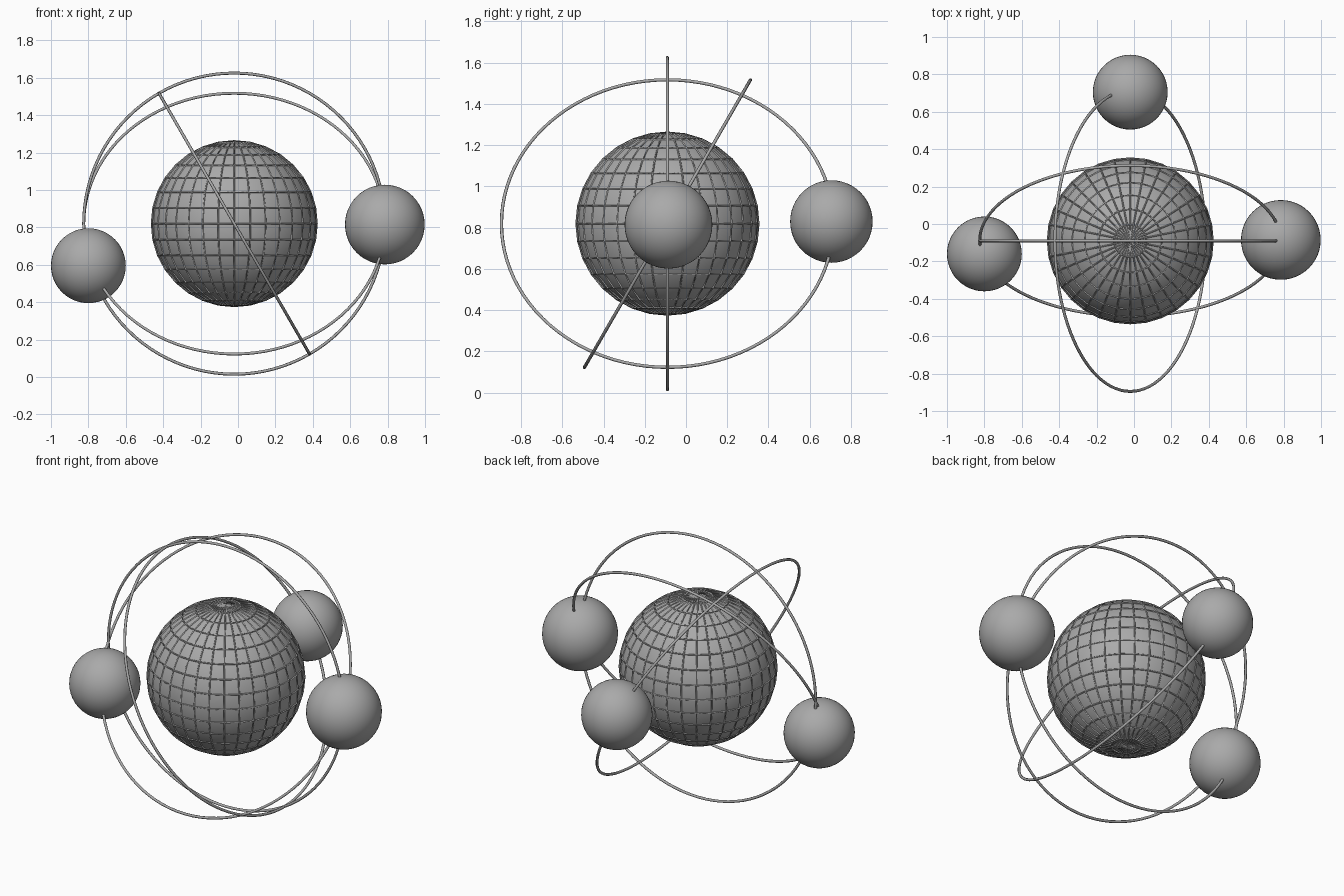
import bpy, math
from mathutils import Matrix, Vector

cube = bpy.data.objects.get("Cube")
if cube:
    bpy.data.objects.remove(cube, do_unlink=True)

CENTRE = Vector((-0.02, -0.09, 0.82))


def material(name, value):
    mat = bpy.data.materials.new(name)
    mat.use_nodes = True
    colour = (value, value, value, 1)
    mat.diffuse_color = colour
    mat.node_tree.nodes["Principled BSDF"].inputs["Base Color"].default_value = colour
    return mat


grey = material("mid grey", 0.4)


def ball(name, location, radius, segments=48, rings=24):
    bpy.ops.mesh.primitive_uv_sphere_add(
        segments=segments, ring_count=rings, radius=radius, location=location)
    obj = bpy.context.object
    obj.name = name
    obj.data.materials.append(grey)
    bpy.ops.object.shade_smooth()
    return obj


def orbit(name, axis, angle):
    bpy.ops.mesh.primitive_torus_add(
        major_segments=96, minor_segments=8, major_radius=0.805, minor_radius=0.008)
    obj = bpy.context.object
    obj.name = name
    obj.data.materials.append(grey)
    bpy.ops.object.shade_smooth()
    obj.matrix_world = Matrix.Translation(CENTRE) @ Matrix.Rotation(math.radians(angle), 4, axis)


# Central globe with a raised lattice of meridians and parallels
ball("globe", CENTRE, 0.441, 32, 16)
lattice = ball("globe_lattice", CENTRE, 0.441, 32, 16)
wire = lattice.modifiers.new("Wire", "WIREFRAME")
wire.thickness = 0.011
wire.offset = 0
wire.use_even_offset = False

# Three thin orbit rings
orbit("upright_orbit", "X", 90)
orbit("leaning_back_orbit", "X", 60)
orbit("leaning_side_orbit", "Y", 60)

# Balls riding on the orbits
ball("left_ball", (0.785, -0.085, 0.815), 0.213)
ball("right_ball", (-0.8, -0.16, 0.595), 0.2)
ball("back_ball", (-0.02, 0.705, 0.83), 0.2)
